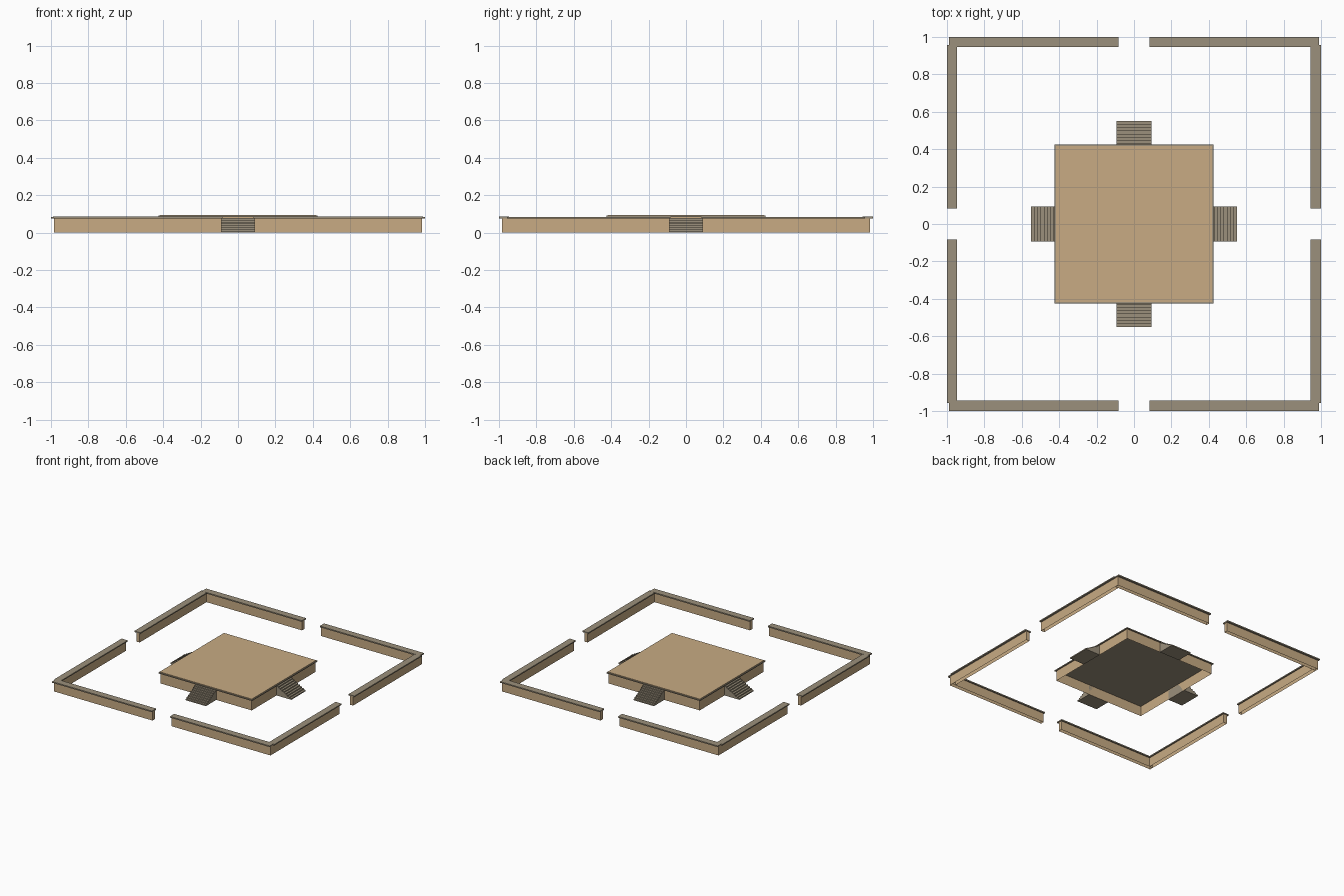
import bpy, bmesh, math
from mathutils import Matrix

if "Cube" in bpy.data.objects:
    bpy.data.objects.remove(bpy.data.objects["Cube"])


def material(name, rgb):
    m = bpy.data.materials.new(name)
    m.diffuse_color = (*rgb, 1)
    m.use_nodes = True
    m.node_tree.nodes["Principled BSDF"].inputs["Base Color"].default_value = m.diffuse_color
    return m


TAN = material("sandstone", (0.58, 0.41, 0.23))
GREY = material("weathered_stone", (0.33, 0.28, 0.20))


def add_object(name, bm, mat):
    bmesh.ops.recalc_face_normals(bm, faces=bm.faces)
    mesh = bpy.data.meshes.new(name)
    bm.to_mesh(mesh)
    bm.free()
    mesh.materials.append(mat)
    ob = bpy.data.objects.new(name, mesh)
    bpy.context.collection.objects.link(ob)
    return ob


def box(name, x, y, z, mat, open_bottom=False, open_top=False):
    """Box from (min, max) ranges, optionally without its end faces."""
    bm = bmesh.new()
    size = [r[1] - r[0] for r in (x, y, z)]
    mid = [(r[0] + r[1]) / 2 for r in (x, y, z)]
    bmesh.ops.create_cube(bm, size=1, matrix=Matrix.Translation(mid) @ Matrix.Diagonal((*size, 1)))
    bm.normal_update()
    gone = [f for f in bm.faces
            if (open_bottom and f.normal.z < -0.5) or (open_top and f.normal.z > 0.5)]
    bmesh.ops.delete(bm, geom=gone, context='FACES')
    return add_object(name, bm, mat)


def span(a, b, sign):
    return tuple(sorted((a * sign, b * sign)))


# Central platform: hollow base, overhanging rim slab, paved top
box("platform_base", (-.415, .415), (-.415, .415), (0, .083), TAN, True, True)
box("platform_rim", (-.425, .425), (-.425, .425), (.083, .091), GREY)
box("platform_top", (-.418, .418), (-.418, .418), (.091, .095), TAN, open_bottom=True)

# Four flights of steps, one per side
STEPS, RUN_IN, RUN_OUT, TOP, HALF = 8, .415, .55, .077, .093
profile = [(RUN_IN, 0), (RUN_OUT, 0)]
for i in range(STEPS):
    d = RUN_OUT - (RUN_OUT - RUN_IN) * i / STEPS
    d2 = RUN_OUT - (RUN_OUT - RUN_IN) * (i + 1) / STEPS
    z = TOP * (i + 1) / STEPS
    profile += [(d, z), (d2, z)]
for k, side in enumerate(("right", "back", "left", "front")):
    bm = bmesh.new()
    face = bm.faces.new([bm.verts.new((d, -HALF, z)) for d, z in profile])
    ext = bmesh.ops.extrude_face_region(bm, geom=[face], use_keep_orig=True)
    verts = [v for v in ext["geom"] if isinstance(v, bmesh.types.BMVert)]
    bmesh.ops.translate(bm, verts=verts, vec=(0, 2 * HALF, 0))
    bmesh.ops.rotate(bm, verts=bm.verts, matrix=Matrix.Rotation(k * math.pi / 2, 3, 'Z'))
    add_object(f"{side}_steps", bm, GREY)

# Perimeter wall: an L-shaped corner with coping in each quadrant
for sx, xn in ((-1, "left"), (1, "right")):
    for sy, yn in ((-1, "front"), (1, "back")):
        n = f"{yn}_{xn}"
        box(f"{n}_wall_across", span(.087, .985, sx), span(.955, .985, sy),
            (0, .075), TAN, True, True)
        box(f"{n}_wall_along", span(.955, .985, sx), span(.087, .955, sy),
            (0, .075), TAN, True, True)
        box(f"{n}_coping_across", span(.082, .99, sx), span(.945, 1, sy),
            (.075, .085), GREY)
        box(f"{n}_coping_along", span(.945, 1, sx), span(.082, .957, sy),
            (.075, .0845), GREY)
